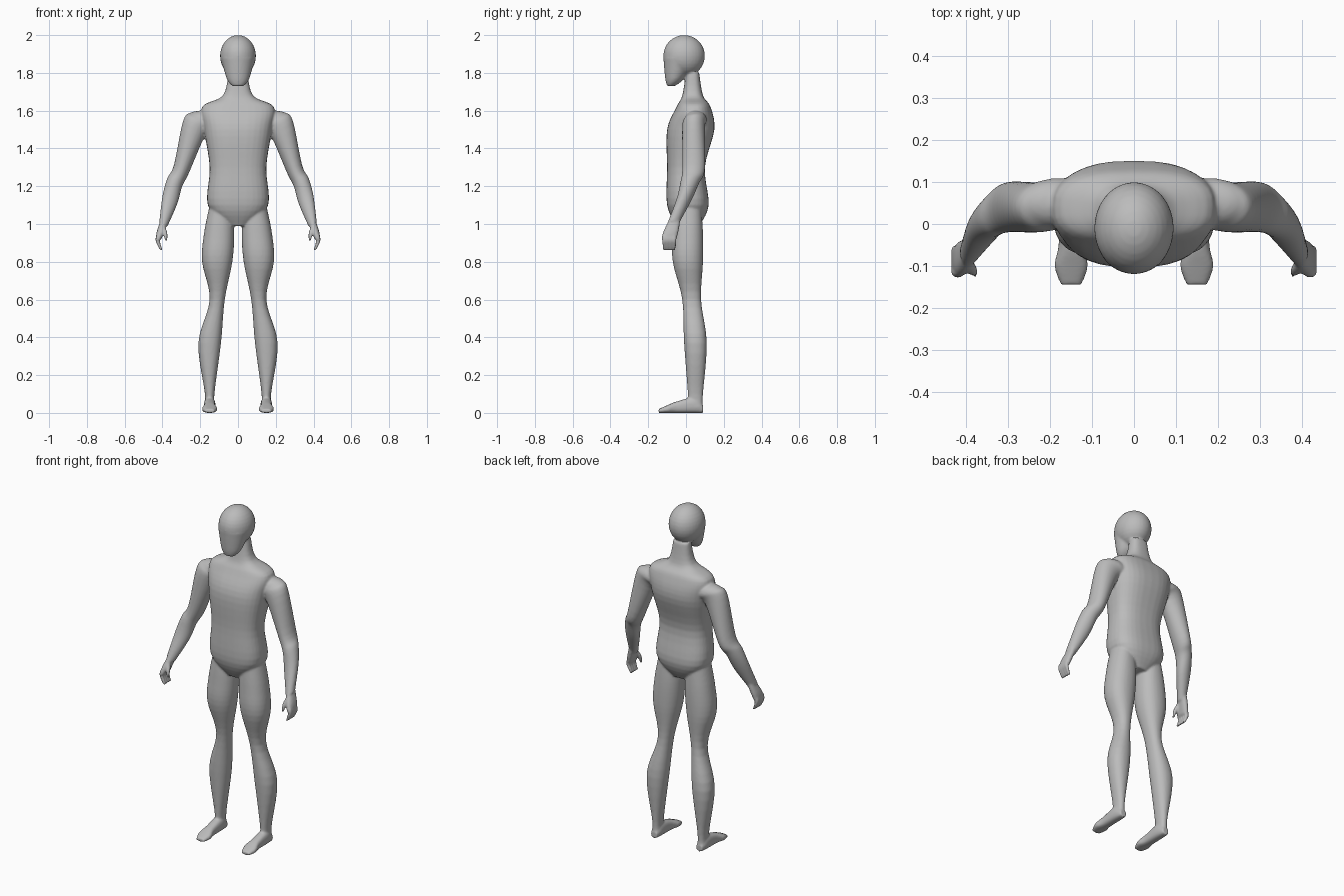
import bpy
import bmesh
import math
from mathutils import Matrix, Vector

cube = bpy.data.objects.get("Cube")
if cube:
    bpy.data.objects.remove(cube, do_unlink=True)

ACROSS, DEPTH, UP = Vector((1, 0, 0)), Vector((0, 1, 0)), Vector((0, 0, 1))
SEGMENTS = 32
STEPS = 5

skin = bpy.data.materials.new("plain_grey")
skin.use_nodes = True
grey = (0.5, 0.5, 0.5, 1)
skin.diffuse_color = grey
skin.node_tree.nodes["Principled BSDF"].inputs["Base Color"].default_value = grey

bm = bmesh.new()


def blend(before, start, end, after, t):
    """Value on a smooth curve running from start to end."""
    pull_in, pull_out = (end - before) / 2, (after - start) / 2
    ease = t * t * (3 - 2 * t)
    return (start + (end - start) * ease
            + pull_in * t * (1 - t) ** 2 - pull_out * t * t * (1 - t))


def refine(stations):
    """Add in-between stations along a smooth curve."""
    padded = [stations[0], *stations, stations[-1]]
    result = []
    for group in zip(padded, padded[1:], padded[2:], padded[3:]):
        for step in range(STEPS):
            result.append([blend(*values, step / STEPS) for values in zip(*group)])
    return result + [stations[-1]]


def rounded(value, exponent):
    """Push a circle coordinate outward towards a box shape."""
    return math.copysign(abs(value) ** (2 / exponent), value)


def loft(stations, u=ACROSS, v=DEPTH, exponent=2, side=1):
    """Skin rounded rings; each station is x, y, z, half size on u, half size on v."""
    rings = []
    for x, y, z, half_u, half_v in refine(stations):
        ring = []
        for i in range(SEGMENTS):
            angle = math.tau * i / SEGMENTS
            point = (Vector((x, y, z))
                     + u * half_u * rounded(math.cos(angle), exponent)
                     + v * half_v * rounded(math.sin(angle), exponent))
            ring.append(bm.verts.new((point.x * side, point.y, point.z)))
        rings.append(ring)
    faces = [bm.faces.new(rings[0]), bm.faces.new(rings[-1])]
    for low, high in zip(rings, rings[1:]):
        for i in range(SEGMENTS):
            j = (i + 1) % SEGMENTS
            faces.append(bm.faces.new((low[i], low[j], high[j], high[i])))
    bmesh.ops.recalc_face_normals(bm, faces=faces)


def upright(profile, exponent):
    """Central part from rows of height, half width, front and back."""
    stations = []
    for height, half_width, front, back in profile:
        middle, half_depth = (front + back) / 2, (back - front) / 2
        stations.append((0, middle, height, half_width, half_depth))
    loft(stations, exponent=exponent)


# Torso and neck
upright([(.99, .06, -.05, .07),
         (1.1, .16, -.1, .12),
         (1.3, .15, -.1, .1),
         (1.5, .18, -.1, .15),
         (1.62, .19, -.05, .13),
         (1.68, .08, -.02, .09),
         (1.8, .05, 0, .07)], exponent=2.6)

# Rounded skull
placing = Matrix.Translation((0, -.01, 1.89))
scaling = Matrix.Diagonal((.095, .11, .11, 1))
bmesh.ops.create_uvsphere(bm, u_segments=SEGMENTS, v_segments=SEGMENTS // 2,
                          radius=1, matrix=placing @ scaling)

# Face tapering to the chin
upright([(1.73, .03, -.1, -.06),
         (1.77, .06, -.11, -.01),
         (1.88, .09, -.12, .06)], exponent=2)

arm_slant = Vector((.87, 0, .5))
for side in (-1, 1):
    # Leg: hip, thigh, knee, calf, ankle
    loft([(.09, .01, 1.1, .06, .07),
          (.1, .01, .95, .08, .08),
          (.11, .01, .8, .08, .08),
          (.11, .03, .6, .04, .05),
          (.15, .05, .37, .06, .06),
          (.15, .05, .1, .025, .04),
          (.15, .05, .03, .03, .04)], exponent=2.2, side=side)

    # Foot from heel to toes, sole flat on the ground
    for_foot = [(.09, .02, .02), (.04, .03, .04), (-.05, .03, .03),
                (-.1, .04, .02), (-.145, .025, .01)]
    loft([(.15, y, half_height, half_width, half_height)
          for y, half_width, half_height in for_foot],
         v=UP, exponent=2.6, side=side)

    # Arm: shoulder, upper arm, elbow, forearm, wrist
    loft([(.14, .05, 1.57, .06, .05),
          (.18, .05, 1.55, .08, .06),
          (.23, .04, 1.51, .07, .06),
          (.3, .04, 1.29, .045, .06),
          (.335, .02, 1.22, .045, .05),
          (.36, -.01, 1.13, .045, .04),
          (.395, -.07, 1, .025, .03)], u=arm_slant, side=side)

    # Palm
    loft([(.39, -.06, 1.02, .02, .03),
          (.41, -.08, .96, .02, .04),
          (.42, -.09, .92, .015, .04)], exponent=2.4, side=side)

    # Four fingers curling inward
    for finger in range(4):
        y = -.116 + .018 * finger
        loft([(.42, y, .94, .012, .01),
              (.425, y, .91, .012, .01),
              (.405, y, .86, .007, .007)], side=side)

    # Thumb
    loft([(.4, -.09, .99, .015, .015),
          (.385, -.11, .95, .012, .012),
          (.38, -.12, .91, .007, .007)], side=side)

mesh = bpy.data.meshes.new("body")
bm.to_mesh(mesh)
bm.free()
mesh.materials.append(skin)
body = bpy.data.objects.new("body", mesh)
bpy.context.collection.objects.link(body)

# Fuse the parts into one skin and soften the joints
fuse = body.modifiers.new("fuse", "REMESH")
fuse.mode = "VOXEL"
fuse.voxel_size = 0.006
fuse.use_smooth_shade = True
soften = body.modifiers.new("soften", "SMOOTH")
soften.factor = 0.5
soften.iterations = 5
